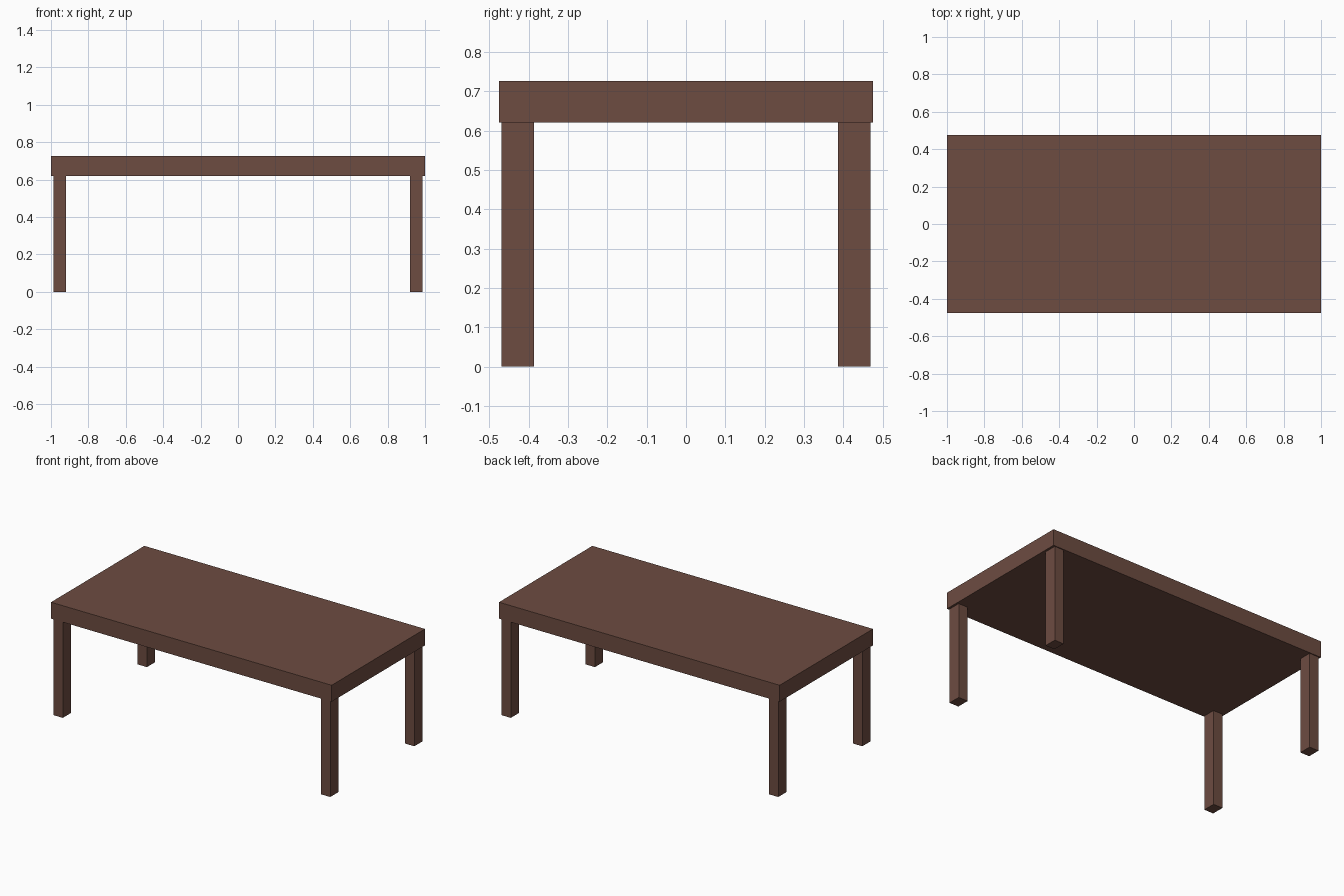
import bpy

if "Cube" in bpy.data.objects:
    bpy.data.objects.remove(bpy.data.objects["Cube"])

wood = bpy.data.materials.new("brown_wood")
wood.diffuse_color = (0.153, 0.072, 0.053, 1)
wood.use_nodes = True
wood.node_tree.nodes["Principled BSDF"].inputs["Base Color"].default_value = wood.diffuse_color

TOP_X, TOP_Y = 1.0, 0.475          # tabletop half sizes
TOP_Z0, TOP_Z1 = 0.62, 0.726       # tabletop underside and upper face
LEG_W, LEG_D = 0.066, 0.082        # leg section
LEG_X, LEG_Y = 0.953, 0.428        # leg centre


def box(name, size, location):
    bpy.ops.mesh.primitive_cube_add(size=1, location=location)
    obj = bpy.context.object
    obj.name = name
    obj.scale = size
    bpy.ops.object.transform_apply(location=False, rotation=False, scale=True)
    obj.data.materials.append(wood)
    return obj


# Thick solid tabletop
box("tabletop", (2 * TOP_X, 2 * TOP_Y, TOP_Z1 - TOP_Z0),
    (0, 0, (TOP_Z0 + TOP_Z1) / 2))

# Four straight legs, set slightly in from the corners
for x_name, sx in (("left", -1), ("right", 1)):
    for y_name, sy in (("front", -1), ("back", 1)):
        box(f"{y_name}_{x_name}_leg", (LEG_W, LEG_D, TOP_Z0),
            (sx * LEG_X, sy * LEG_Y, TOP_Z0 / 2))
